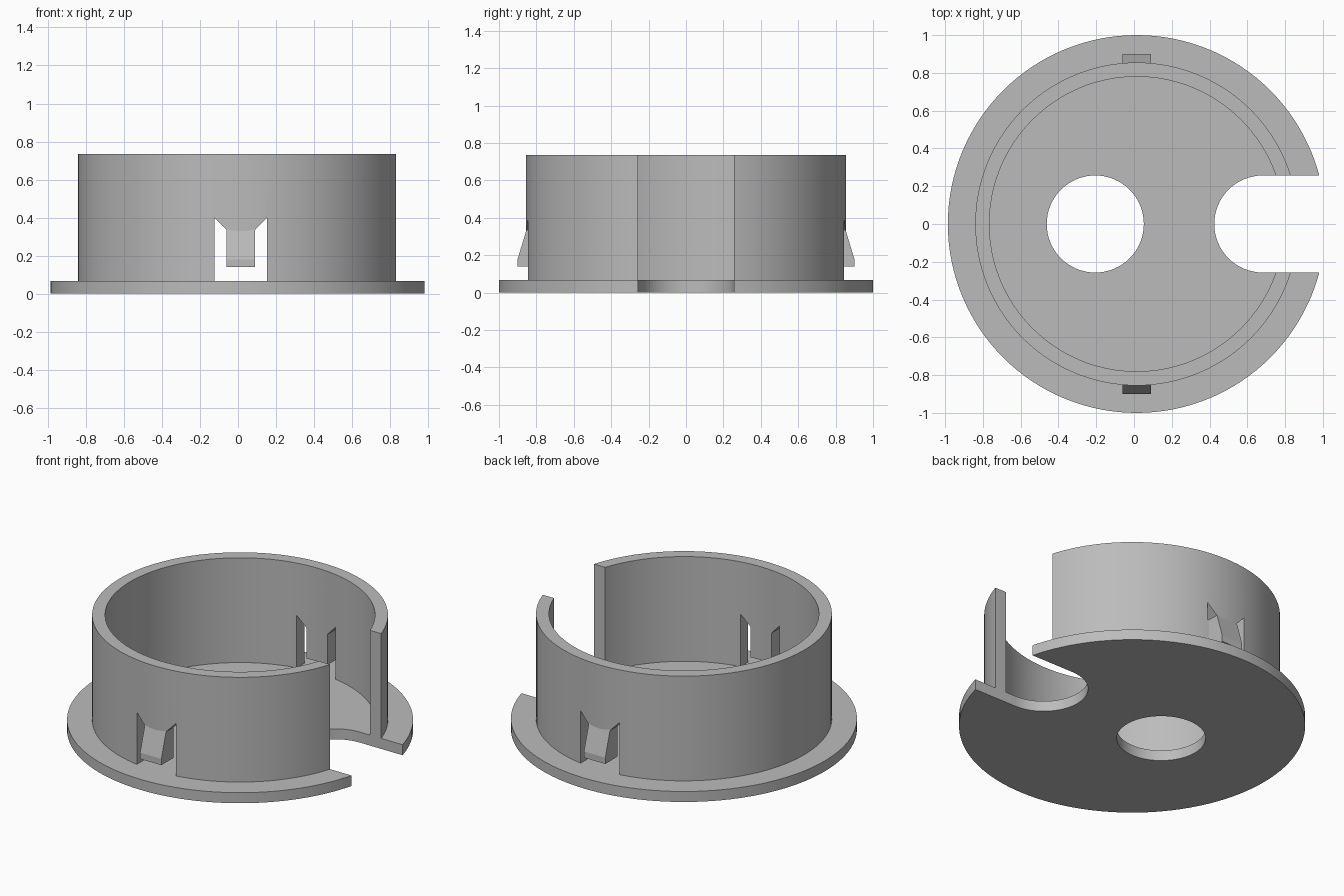
import bpy, bmesh, math
from mathutils import Vector

if "Cube" in bpy.data.objects:
    bpy.data.objects.remove(bpy.data.objects["Cube"])

CX = 0.0145                 # axis of the round body
BASE_Z, TOP_Z = 0.067, 0.735
R_OUT, R_IN = 0.855, 0.78
HOLE_R = 0.257

grey = bpy.data.materials.new("mid grey")
grey.diffuse_color = (0.5, 0.5, 0.5, 1)
grey.use_nodes = True
grey.node_tree.nodes["Principled BSDF"].inputs["Base Color"].default_value = grey.diffuse_color


def prism(name, points, shift):
    """Extrude a closed outline of 3D points along shift."""
    bm = bmesh.new()
    face = bm.faces.new([bm.verts.new(p) for p in points])
    ext = bmesh.ops.extrude_face_region(bm, geom=[face])
    verts = [g for g in ext["geom"] if isinstance(g, bmesh.types.BMVert)]
    bmesh.ops.translate(bm, verts=verts, vec=Vector(shift))
    bmesh.ops.recalc_face_normals(bm, faces=bm.faces[:])
    mesh = bpy.data.meshes.new(name)
    bm.to_mesh(mesh)
    bm.free()
    mesh.materials.append(grey)
    obj = bpy.data.objects.new(name, mesh)
    bpy.context.collection.objects.link(obj)
    return obj


def arc(cx, r, z, a0=0, a1=360, n=128):
    """Points on an arc around (cx, 0); a full turn leaves out the last point."""
    count = n if a1 - a0 == 360 else n + 1
    return [(cx + r * math.cos(math.radians(a0 + (a1 - a0) * i / n)),
             r * math.sin(math.radians(a0 + (a1 - a0) * i / n)), z) for i in range(count)]


def cut(obj, *cutters):
    """Subtract the cutters and apply the result."""
    for c in cutters:
        mod = obj.modifiers.new("cut", 'BOOLEAN')
        mod.operation, mod.solver, mod.object = 'DIFFERENCE', 'EXACT', c
        bpy.context.view_layer.objects.active = obj
        bpy.ops.object.modifier_apply(modifier=mod.name)


def smooth(obj):
    bpy.ops.object.select_all(action='DESELECT')
    obj.select_set(True)
    bpy.context.view_layer.objects.active = obj
    bpy.ops.object.shade_smooth_by_angle(angle=math.radians(25))


# Flange disc and upright wall
flange = prism("flange", arc(CX, 1, 0), (0, 0, BASE_Z))
wall = prism("wall", arc(CX, R_OUT, BASE_Z), (0, 0, TOP_Z - BASE_Z))

# Cutters: wall bore, round hole, open slot with a rounded end
bore = prism("bore_cutter", arc(CX, R_IN, -0.5), (0, 0, 2))
hole = prism("hole_cutter", arc(-0.205, HOLE_R, -0.5, n=64), (0, 0, 2))
slot_outline = arc(0.682, HOLE_R, -0.5, 90, 270, 32) + [(1.5, -HOLE_R, -0.5), (1.5, HOLE_R, -0.5)]
slot = prism("slot_cutter", slot_outline, (0, 0, 2))

# U-shaped window that leaves a hanging tongue, through front and back
half = [(0.1375, 0.0), (0.1375, 0.40), (0.075, 0.335), (0.075, 0.14)]
u_outline = half + [(-x, z) for x, z in reversed(half)]
window = prism("window_cutter", [(CX + x, -1.5, z) for x, z in u_outline], (0, 3, 0))

cut(flange, hole, slot)
cut(wall, bore, slot, window)
smooth(flange)
smooth(wall)

# Sloped catches on the front and back tongues
catch = [(0.82, 0.345), (0.85, 0.345), (0.90, 0.18), (0.90, 0.14), (0.82, 0.14)]
for side, name in ((-1, "front_catch"), (1, "back_catch")):
    prism(name, [(CX - 0.075, side * y, z) for y, z in catch], (0.15, 0, 0))

for c in (bore, hole, slot, window):
    bpy.data.objects.remove(c)
